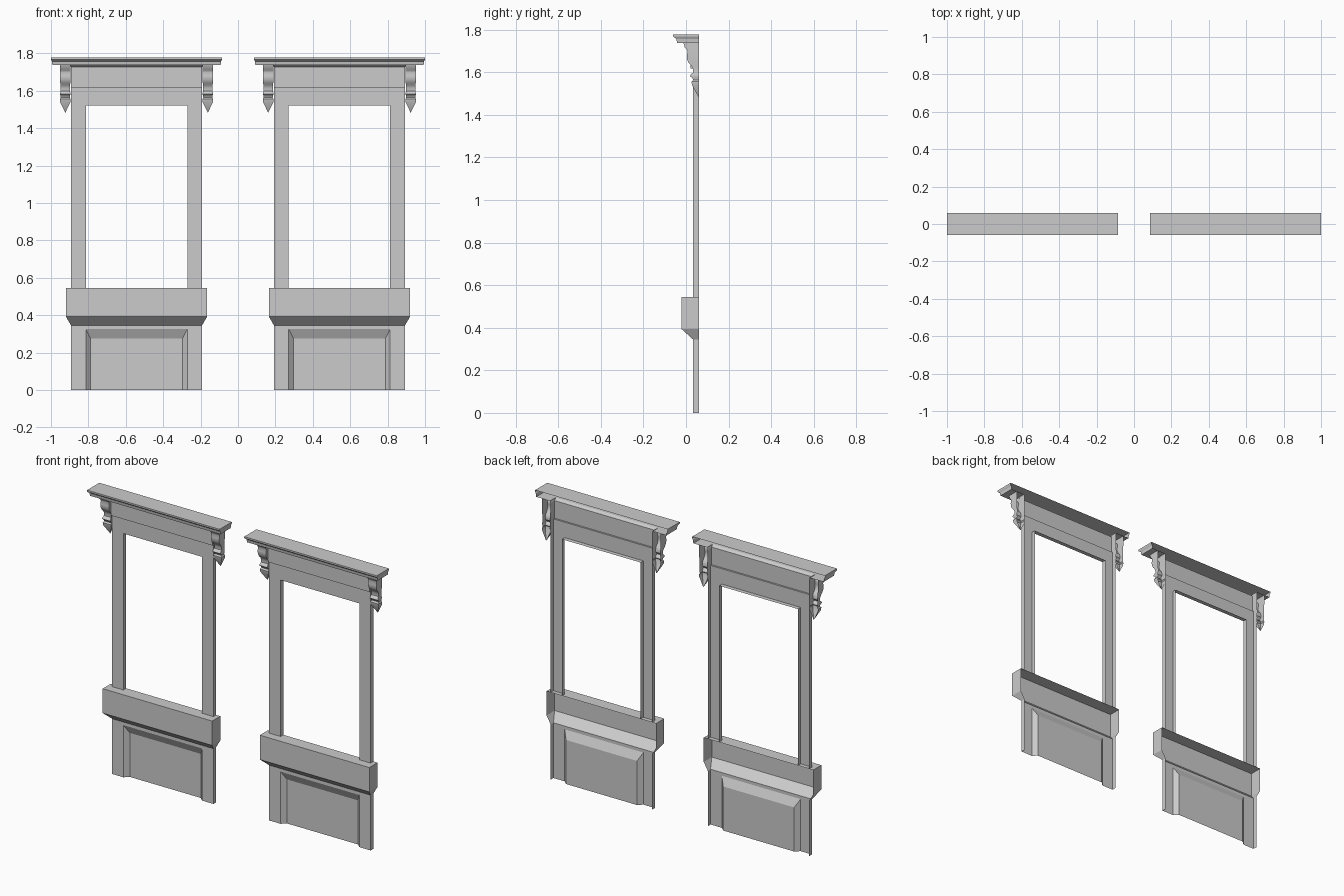
import bpy, bmesh, math

if "Cube" in bpy.data.objects:
    bpy.data.objects.remove(bpy.data.objects["Cube"])

BACK = 0.06      # open rear plane shared by all shells
FACE = 0.033     # front plane of the posts and lower panel


def loft(name, rows, cx, cap=False, smooth=False):
    """Bridge rows of points into an open shell, optionally filling the last row."""
    bm = bmesh.new()
    vs = [[bm.verts.new(p) for p in row] for row in rows]
    for a, b in zip(vs, vs[1:]):
        for i in range(len(a) - 1):
            bm.faces.new((a[i], a[i + 1], b[i + 1], b[i]))
    if cap:
        bm.faces.new(vs[-1])
    bmesh.ops.remove_doubles(bm, verts=bm.verts, dist=1e-5)
    me = bpy.data.meshes.new(name)
    bm.to_mesh(me)
    bm.free()
    if smooth:
        me.shade_smooth()
        me.set_sharp_from_angle(angle=math.radians(35))
    ob = bpy.data.objects.new(name, me)
    ob.location.x = cx
    bpy.context.collection.objects.link(ob)
    return ob


def stack(name, levels, cx, **kw):
    """Three-sided moulding, levels from bottom to top as (z, front y, half width)."""
    rows = [[(-w, BACK, z), (-w, y, z), (w, y, z), (w, BACK, z)]
            for z, y, w in levels]
    return loft(name, rows, cx, **kw)


def arch(w, y, z0, z1):
    """Square-headed outline, open at the bottom."""
    return [(w, y, z0), (w, y, z1), (-w, y, z1), (-w, y, z0)]


SILL = [(0.345, FACE, 0.35), (0.393, -0.02, 0.378), (0.545, -0.02, 0.378)]

CORNICE = [(1.617, FACE, 0.35), (1.617, 0.022, 0.35), (1.727, 0.022, 0.35),
           (1.738, 0.005, 0.355), (1.738, -0.042, 0.45), (1.757, -0.045, 0.452),
           (1.768, -0.06, 0.4575), (1.778, -0.06, 0.4575)]

# scroll bracket with a pointed drop, tip first
BRACKET = [(1.482, 0.06, 0.0), (1.54, 0.028, 0.028), (1.556, 0.026, 0.029),
           (1.564, 0.034, 0.024), (1.574, 0.030, 0.026), (1.582, 0.018, 0.028),
           (1.590, 0.022, 0.027), (1.598, 0.033, 0.025), (1.615, 0.033, 0.025),
           (1.630, 0.026, 0.026), (1.642, 0.014, 0.027), (1.660, 0.005, 0.028),
           (1.680, 0.004, 0.029), (1.698, 0.008, 0.029), (1.708, 0.004, 0.029),
           (1.718, -0.006, 0.029), (1.738, -0.012, 0.029)]

for side, cx in (("left", -0.5425), ("right", 0.5425)):
    # recessed panel below the sill
    loft(side + "_lower_panel",
         [arch(0.35, FACE, 0, 0.345), arch(0.2715, FACE, 0, 0.325),
          arch(0.245, 0.058, 0, 0.275)], cx, cap=True)
    # window frame around the opening
    loft(side + "_window_frame",
         [arch(0.35, FACE, 0.545, 1.617), arch(0.2715, FACE, 0.545, 1.521),
          arch(0.2715, BACK, 0.545, 1.521)], cx)
    # outer edges of panel and posts
    for edge, s in (("left", -1), ("right", 1)):
        for part, z0, z1 in (("panel", 0, 0.345), ("post", 0.545, 1.617)):
            x = 0.35 * s
            ys = (BACK, FACE) if s < 0 else (FACE, BACK)
            loft(f"{side}_{part}_{edge}_edge",
                 [[(x, y, z) for y in ys] for z in (z0, z1)], cx)
        stack(f"{side}_bracket_{edge}", BRACKET, cx + 0.381 * s, smooth=True)
    stack(side + "_sill", SILL, cx, cap=True)
    stack(side + "_header_and_cornice", CORNICE, cx, cap=True)
